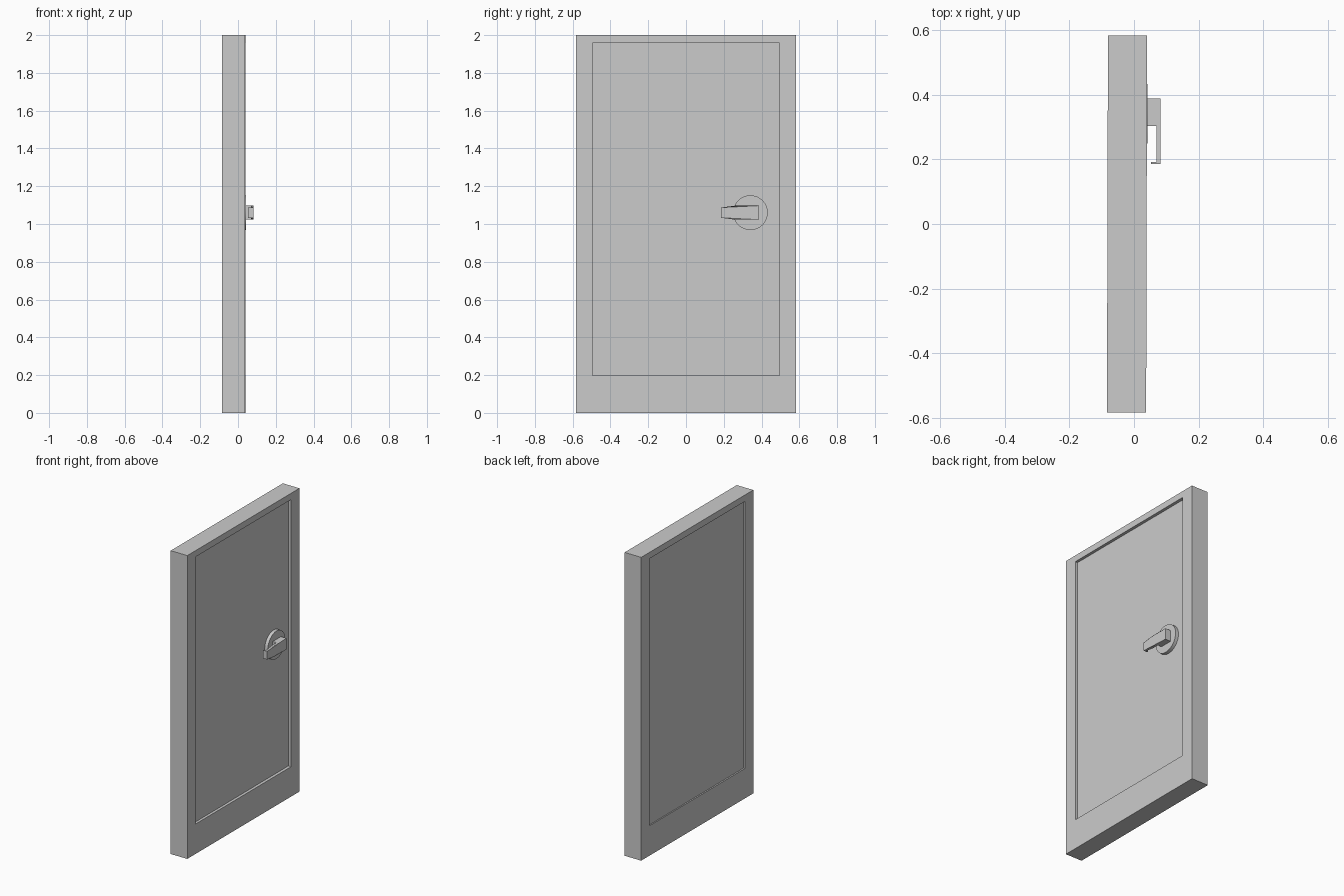
import bpy, bmesh, math

if "Cube" in bpy.data.objects:
    bpy.data.objects.remove(bpy.data.objects["Cube"])


def finish(name, bm):
    bmesh.ops.recalc_face_normals(bm, faces=bm.faces)
    mesh = bpy.data.meshes.new(name)
    bm.to_mesh(mesh)
    bm.free()
    obj = bpy.data.objects.new(name, mesh)
    bpy.context.collection.objects.link(obj)
    return obj


def prism(name, outline, to3d, a, b):
    """Extrude a 2D outline between offsets a and b."""
    bm = bmesh.new()
    ends = [[bm.verts.new(to3d(p, d)) for p in outline] for d in (a, b)]
    n = len(outline)
    for ring in ends:
        bm.faces.new(ring)
    for i in range(n):
        j = (i + 1) % n
        bm.faces.new((ends[0][i], ends[0][j], ends[1][j], ends[1][i]))
    return finish(name, bm)


def rect(y0, y1, z0, z1):
    return [(y0, z0), (y1, z0), (y1, z1), (y0, z1)]


def along_x(p, d):
    return (d, p[0], p[1])


# Frame: closed ring with a deeper bottom rail, turned very slightly
outer = rect(-0.582, 0.582, 0, 2)
inner = rect(-0.495, 0.495, 0.197, 1.958)
bm = bmesh.new()
rings = [[bm.verts.new(along_x(p, x)) for p in loop]
         for loop, x in ((outer, -0.082), (outer, 0.039), (inner, 0.039), (inner, -0.082))]
for k in range(4):
    r, s = rings[k], rings[(k + 1) % 4]
    for i in range(4):
        j = (i + 1) % 4
        bm.faces.new((r[i], r[j], s[j], s[i]))
frame = finish("door_frame", bm)
frame.rotation_euler.z = -0.0026

# Door leaf, recessed on both sides
prism("door_leaf", inner, along_x, -0.073, 0.02)

# Round handle plate
circle = [(0.341 + 0.092 * math.cos(t * math.tau / 32), 1.06 + 0.092 * math.sin(t * math.tau / 32))
          for t in range(32)]
rose = prism("handle_plate", circle, along_x, 0.02, 0.042)

# Lever: neck, thin arm and short returned tip, tapered in height
path = [(0.042, 0.387), (0.082, 0.387), (0.082, 0.26), (0.082, 0.186), (0.053, 0.186),
        (0.053, 0.191), (0.069, 0.191), (0.069, 0.26), (0.069, 0.302), (0.042, 0.302)]


def lever_pos(p, side):
    half = 0.037 if p[1] > 0.25 else 0.027
    return (p[0], p[1], 1.06 + side * half)


prism("handle_lever", path, lever_pos, -1, 1)

# Smooth the round plate, keeping its rim sharp
bpy.ops.object.select_all(action='DESELECT')
rose.select_set(True)
bpy.context.view_layer.objects.active = rose
bpy.ops.object.shade_smooth_by_angle(angle=math.radians(30))
